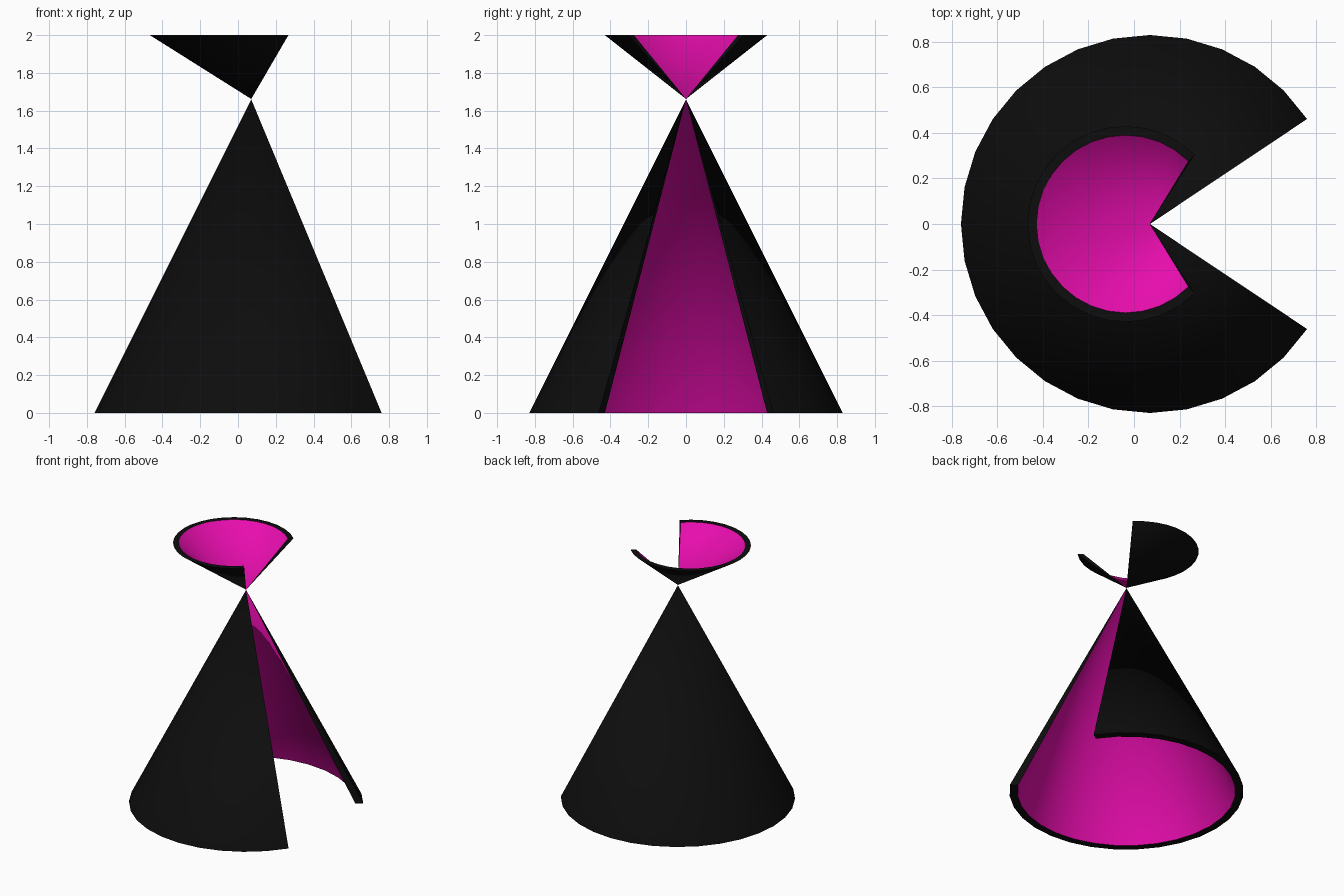
import bpy, bmesh
from math import cos, sin, pi

if "Cube" in bpy.data.objects:
    bpy.data.objects.remove(bpy.data.objects["Cube"])

STEP = 2 * pi / 32


def material(name, color):
    m = bpy.data.materials.new(name)
    m.diffuse_color = color
    m.use_nodes = True
    m.node_tree.nodes["Principled BSDF"].inputs["Base Color"].default_value = m.diffuse_color
    return m


black = material("black", (0.004, 0.004, 0.004, 1))
magenta = material("magenta", (0.8, 0.004, 0.42, 1))


def open_cone(name, apex, center, r_out, r_in, gap):
    """Thin cone shell with `gap` of 32 segments missing either side of +x."""
    bm = bmesh.new()
    tip = bm.verts.new(apex)

    def arc(r):
        return [bm.verts.new((center[0] + r * cos(i * STEP),
                              center[1] + r * sin(i * STEP), center[2]))
                for i in range(gap, 33 - gap)]

    outer, inner = arc(r_out), arc(r_in)
    for i in range(len(outer) - 1):
        bm.faces.new((tip, outer[i], outer[i + 1]))                            # outside
        bm.faces.new((tip, inner[i + 1], inner[i])).material_index = 1         # lining
        bm.faces.new((outer[i + 1], outer[i], inner[i], inner[i + 1]))         # rim
    # cut edges of the opening
    bm.faces.new((tip, inner[0], outer[0]))
    bm.faces.new((tip, outer[-1], inner[-1]))
    bmesh.ops.recalc_face_normals(bm, faces=bm.faces)
    mesh = bpy.data.meshes.new(name)
    bm.to_mesh(mesh)
    bm.free()
    mesh.materials.append(black)
    mesh.materials.append(magenta)
    obj = bpy.data.objects.new(name, mesh)
    bpy.context.collection.objects.link(obj)
    bpy.ops.object.select_all(action='DESELECT')
    obj.select_set(True)
    bpy.context.view_layer.objects.active = obj
    bpy.ops.object.shade_smooth_by_angle(angle=pi / 6)
    return obj


# Large lower cone, opening towards +x
open_cone("skirt", (0.07, 0, 1.66), (0.07, 0, 0), 0.83, 0.773, 3)
# Small slanted cup standing on its tip
open_cone("collar", (0.07, 0, 1.662), (-0.037, 0, 2), 0.43, 0.39, 4)
